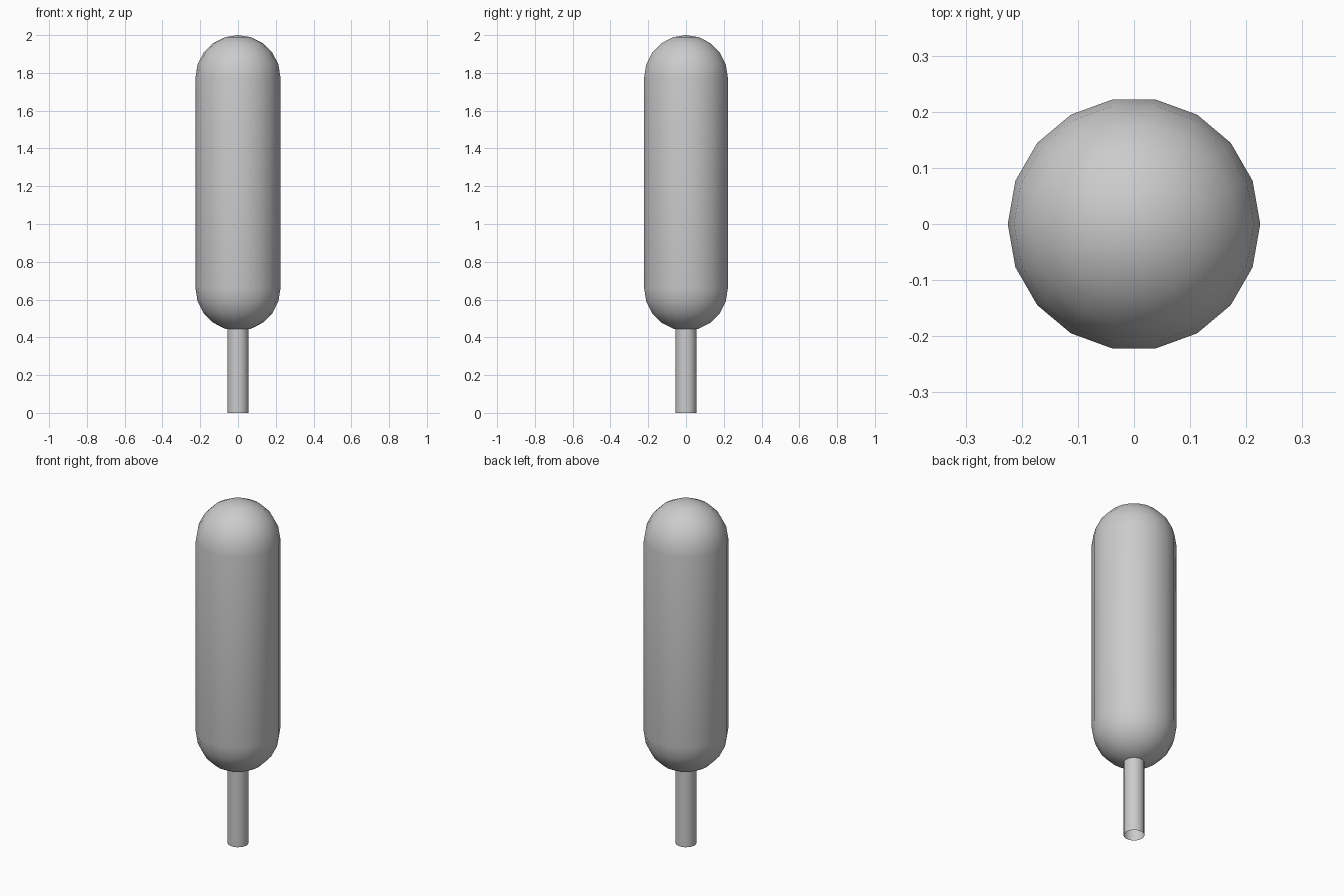
import bpy, bmesh
from math import radians, sin, cos, pi

if "Cube" in bpy.data.objects:
    bpy.data.objects.remove(bpy.data.objects["Cube"])

SIDES = 18
R = 0.225             # body radius
LOW, HIGH = 0.66, 1.775   # centres of the two round ends


def lathe(name, profile):
    """Spin an (r, z) profile around z; r = 0 closes to a pole."""
    bm = bmesh.new()
    rings = []
    for r, z in profile:
        if r == 0:
            rings.append([bm.verts.new((0, 0, z))] * SIDES)
        else:
            rings.append([bm.verts.new((r * cos(2 * pi * i / SIDES),
                                        r * sin(2 * pi * i / SIDES), z))
                          for i in range(SIDES)])
    for a, b in zip(rings, rings[1:]):
        for i in range(SIDES):
            j = (i + 1) % SIDES
            quad = list(dict.fromkeys((a[i], a[j], b[j], b[i])))
            bm.faces.new(quad)
    bmesh.ops.recalc_face_normals(bm, faces=bm.faces)
    mesh = bpy.data.meshes.new(name)
    bm.to_mesh(mesh)
    bm.free()
    ob = bpy.data.objects.new(name, mesh)
    bpy.context.collection.objects.link(ob)
    bpy.context.view_layer.objects.active = ob
    ob.select_set(True)
    bpy.ops.object.shade_smooth_by_angle(angle=radians(40))
    ob.select_set(False)
    return ob


# Capsule body: five steps of 18 degrees per round end
angles = [radians(18 * k) for k in range(6)]
bottom = [(R * cos(a), LOW - R * sin(a)) for a in reversed(angles[:-1])]
top = [(R * cos(a), HIGH + R * sin(a)) for a in angles[:-1]]
lathe("capsule_body", [(0, LOW - R)] + bottom + top + [(0, HIGH + R)])

# Thin stalk, an open tube running up into the body
stalk = lathe("stalk", [(0.056, 0), (0.056, 0.46)])
# Make the open tube face outwards
bm = bmesh.new()
bm.from_mesh(stalk.data)
for f in bm.faces:
    c = f.calc_center_median()
    if f.normal.x * c.x + f.normal.y * c.y < 0:
        f.normal_flip()
bm.to_mesh(stalk.data)
bm.free()
